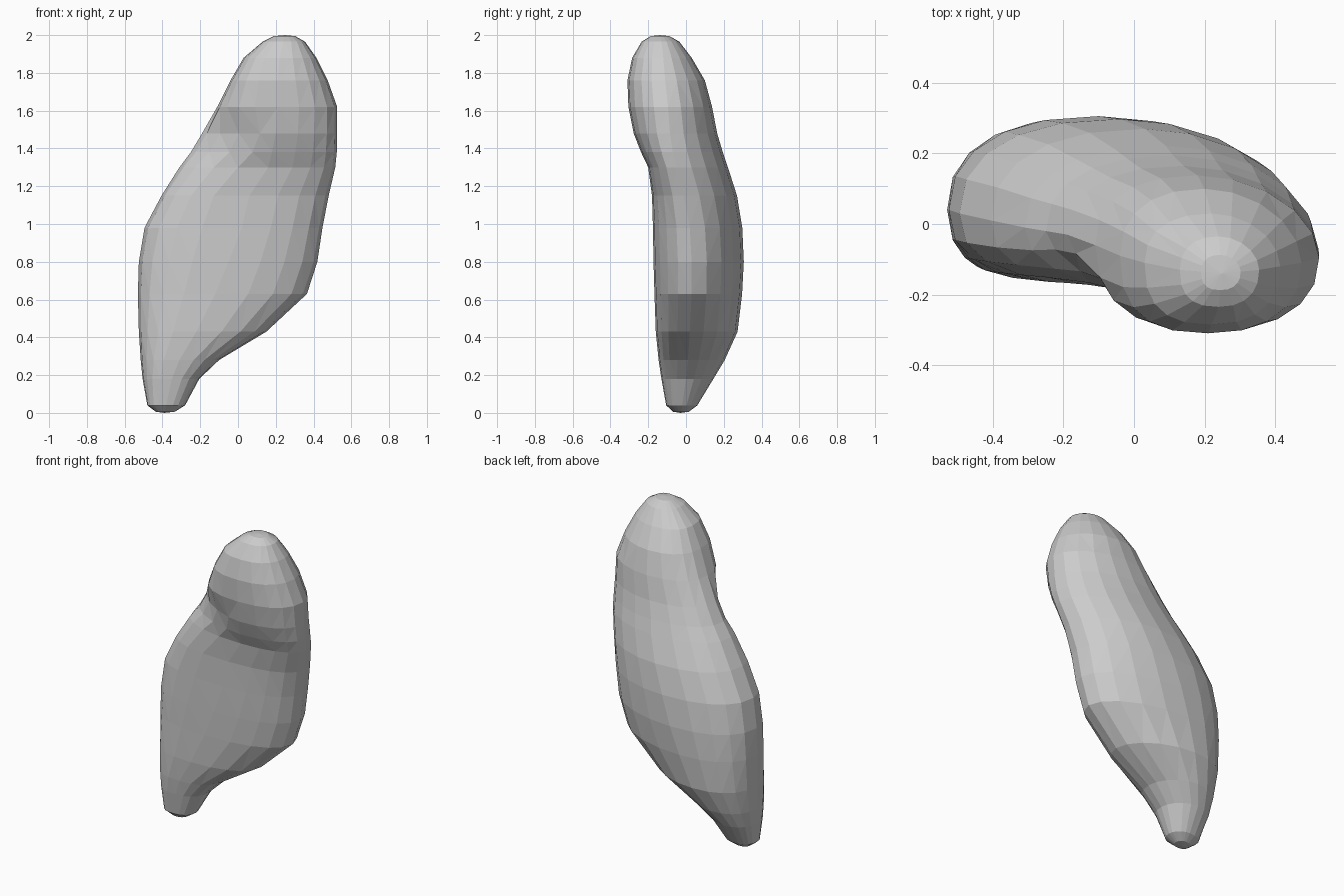
import bpy, bmesh, math

if "Cube" in bpy.data.objects:
    bpy.data.objects.remove(bpy.data.objects["Cube"])

# Horizontal sections: z, x left, x right, y of left edge, y of right edge,
# y front, y back, x front peak, x back peak
SECTIONS = [
    (0.04, -0.48, -0.28, -0.02, -0.02, -0.105, 0.06, -0.38, -0.37),
    (0.18, -0.505, -0.205, 0.01, 0.00, -0.13, 0.145, -0.35, -0.36),
    (0.28, -0.515, -0.10, 0.02, 0.01, -0.145, 0.205, -0.31, -0.31),
    (0.43, -0.525, 0.15, 0.03, 0.02, -0.16, 0.273, -0.22, -0.23),
    (0.63, -0.53, 0.365, 0.04, 0.03, -0.167, 0.297, -0.12, -0.16),
    (0.80, -0.525, 0.42, 0.04, 0.03, -0.172, 0.306, -0.05, -0.10),
    (0.98, -0.495, 0.447, 0.03, 0.02, -0.175, 0.298, 0.02, -0.04),
    (1.15, -0.405, 0.48, 0.01, -0.01, -0.18, 0.27, 0.06, 0.03),
    (1.30, -0.31, 0.515, -0.01, -0.05, -0.20, 0.222, 0.16, 0.09),
    (1.38, -0.25, 0.523, -0.02, -0.07, -0.238, 0.195, 0.18, 0.11),
    (1.48, -0.19, 0.525, -0.03, -0.085, -0.277, 0.165, 0.20, 0.14),
    (1.62, -0.11, 0.525, -0.06, -0.095, -0.305, 0.138, 0.21, 0.18),
    (1.76, -0.04, 0.475, -0.09, -0.11, -0.31, 0.10, 0.21, 0.20),
    (1.88, 0.03, 0.415, -0.11, -0.12, -0.285, 0.03, 0.22, 0.22),
    (1.965, 0.13, 0.355, -0.13, -0.13, -0.235, -0.035, 0.24, 0.24),
]
SIDES = 20


def fullness(z, front, right):
    """Roundness exponent; the front left hollows under the upper bulge."""
    if front and not right:
        return 2.6 - 1.15 * math.exp(-((z - 1.44) / 0.14) ** 2)
    if front:
        return 2.3
    return 1.9 if right else 2.3


def ring(bm, section):
    """Rounded outline made of four quarter curves with independent radii."""
    z, xl, xr, yl, yr, yf, yb, xpf, xpb = section
    verts = []
    for i in range(SIDES):
        a = 2 * math.pi * i / SIDES
        c, s = math.cos(a), math.sin(a)
        front, right = s < 0, c > 0
        p = 2 / fullness(z, front, right)
        u, v = abs(c) ** p, abs(s) ** p
        xp, y_end = (xpf, yf) if front else (xpb, yb)
        x_edge, y_edge = (xr, yr) if right else (xl, yl)
        verts.append(bm.verts.new((xp + (x_edge - xp) * u,
                                   y_edge + (y_end - y_edge) * v, z)))
    return verts


def cap(bm, loop, tip):
    """Domed end: one shrunken loop, then a fan to the tip."""
    inner = [bm.verts.new((tip[0] + (v.co.x - tip[0]) * 0.5,
                           tip[1] + (v.co.y - tip[1]) * 0.5,
                           tip[2] + (v.co.z - tip[2]) * 0.15)) for v in loop]
    centre = bm.verts.new(tip)
    for i in range(SIDES):
        j = (i + 1) % SIDES
        bm.faces.new((loop[i], loop[j], inner[j], inner[i]))
        bm.faces.new((inner[i], inner[j], centre))


# Faceted stone body, lofted through the sections
bm = bmesh.new()
rings = [ring(bm, s) for s in SECTIONS]
for lower, upper in zip(rings, rings[1:]):
    for i in range(SIDES):
        j = (i + 1) % SIDES
        bm.faces.new((lower[i], lower[j], upper[j], upper[i]))
cap(bm, rings[0], (-0.39, -0.03, 0))
cap(bm, rings[-1], (0.25, -0.14, 2))
bmesh.ops.triangulate(bm, faces=bm.faces[:])
bmesh.ops.recalc_face_normals(bm, faces=bm.faces[:])

mesh = bpy.data.meshes.new("stone_body")
bm.to_mesh(mesh)
bm.free()
stone = bpy.data.objects.new("stone_body", mesh)
bpy.context.collection.objects.link(stone)
